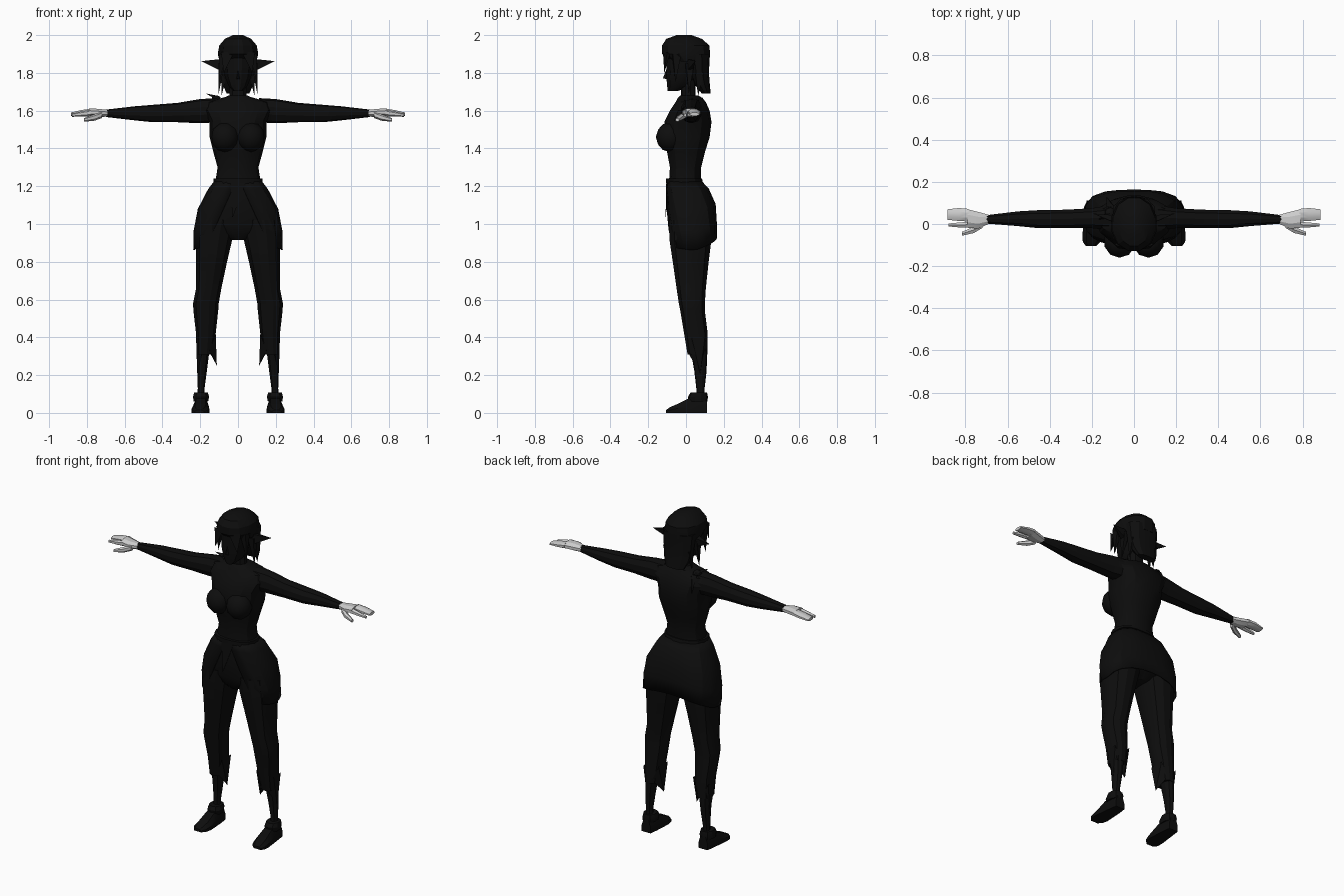
import bpy, bmesh, math
from mathutils import Vector


def material(name, rgb):
    m = bpy.data.materials.new(name)
    m.diffuse_color = (*rgb, 1)
    return m


BLACK = material("matte black", (0.004, 0.004, 0.004))
PALE = material("pale grey", (0.6, 0.6, 0.6))


def finish(name, bm, mat, angle=25):
    bmesh.ops.recalc_face_normals(bm, faces=bm.faces)
    me = bpy.data.meshes.new(name)
    bm.to_mesh(me)
    bm.free()
    me.materials.append(mat)
    ob = bpy.data.objects.new(name, me)
    bpy.context.collection.objects.link(ob)
    bpy.ops.object.select_all(action='DESELECT')
    ob.select_set(True)
    bpy.context.view_layer.objects.active = ob
    bpy.ops.object.shade_smooth_by_angle(angle=math.radians(angle))
    return ob


def loft(name, rings, mat=BLACK, n=12, power=2.4, along_x=False, side=1):
    """Rings are (station, a0, a1, b0, b1): box limits of a rounded section."""
    bm = bmesh.new()
    loops = []
    for s, a0, a1, b0, b1 in rings:
        loop = []
        for i in range(n):
            t = 2 * math.pi * (i + 0.5) / n
            c, d = math.cos(t), math.sin(t)
            k = (abs(c) ** power + abs(d) ** power) ** (-1 / power)
            fit = math.cos(math.pi / n) ** 0.5
            a = (a0 + a1) / 2 + (a1 - a0) / 2 * c * k / fit
            b = (b0 + b1) / 2 + (b1 - b0) / 2 * d * k / fit
            co = (s * side, a, b) if along_x else (a * side, b, s)
            loop.append(bm.verts.new(co))
        loops.append(loop)
    for p, q in zip(loops, loops[1:]):
        for i in range(n):
            j = (i + 1) % n
            bm.faces.new((p[i], p[j], q[j], q[i]))
    bm.faces.new(loops[0])
    bm.faces.new(loops[-1])
    return finish(name, bm, mat)


def spike(name, base, tip):
    """Pointed lock, ear or cloth end: a base polygon drawn to a tip."""
    bm = bmesh.new()
    vs = [bm.verts.new(p) for p in base]
    t = bm.verts.new(tip)
    bm.faces.new(vs)
    for i in range(len(vs)):
        bm.faces.new((vs[i], vs[(i + 1) % len(vs)], t))
    return finish(name, bm, BLACK)


def ball(name, centre, size):
    bm = bmesh.new()
    bmesh.ops.create_icosphere(bm, subdivisions=2, radius=1)
    for v in bm.verts:
        v.co = Vector(centre) + Vector([v.co[i] * size[i] for i in range(3)])
    return finish(name, bm, BLACK)


# Torso, waist belt and neck
loft("torso", [(1.22, -.12, .12, -.09, .08), (1.30, -.108, .108, -.085, .08),
               (1.38, -.13, .13, -.10, .10), (1.46, -.15, .15, -.115, .125),
               (1.54, -.15, .15, -.115, .135), (1.60, -.18, .18, -.085, .125),
               (1.645, -.165, .165, -.055, .105), (1.67, -.075, .075, -.035, .085)], n=16)
loft("belt", [(1.215, -.13, .13, -.105, .09), (1.24, -.13, .13, -.105, .085)], n=16)
loft("neck", [(1.62, -.06, .06, -.03, .07), (1.68, -.045, .045, -.025, .05),
              (1.78, -.045, .045, -.03, .05)], n=10)

# Pelvis of the trousers
loft("pelvis", [(.915, -.04, .04, -.05, .08), (.95, -.13, .13, -.075, .13),
                (1.0, -.21, .21, -.09, .14), (1.1, -.20, .20, -.10, .14),
                (1.2, -.145, .145, -.10, .10), (1.225, -.12, .12, -.095, .08)], n=16)

# Wrap skirt, open at the front, with a hem rising to the rear
bm = bmesh.new()
rows = []
levels = [(0, .128, -.10, .085), (.12, .16, -.105, .12), (.4, .213, -.105, .157),
          (.72, .235, -.10, .163), (1, .237, -.09, .163)]
for f, rx, y0, y1 in levels:
    row = []
    for i in range(19):
        gap = 0.12 + 0.55 * f
        t = -math.pi / 2 + gap + (2 * math.pi - 2 * gap) * i / 18
        c, d = math.cos(t), math.sin(t)
        k = (abs(c) ** 3 + abs(d) ** 3) ** (-1 / 3)
        hem = .86 + .065 * max(0, d) ** 1.5 + .02 * max(0, -d)
        row.append(bm.verts.new((rx * c * k, (y0 + y1) / 2 + (y1 - y0) / 2 * d * k,
                                 1.225 + (hem - 1.225) * f)))
    rows.append(row)
for p, q in zip(rows, rows[1:]):
    for i in range(18):
        bm.faces.new((p[i], p[i + 1], q[i + 1], q[i]))
skirt = finish("wrap_skirt", bm, BLACK)
solid = skirt.modifiers.new("cloth thickness", 'SOLIDIFY')
solid.thickness = 0.008

# Face and nose
loft("face", [(1.705, -.025, .025, -.098, -.04), (1.73, -.05, .05, -.10, .02),
              (1.78, -.07, .07, -.105, .06), (1.85, -.08, .08, -.105, .08),
              (1.92, -.085, .085, -.105, .09)], n=12, power=2.2)
spike("nose", [(-.014, -.095, 1.765), (.014, -.095, 1.765), (0, -.10, 1.83)],
      (0, -.122, 1.772))

# Hair cap, rear hair and hanging locks
loft("hair_cap", [(1.86, -.098, .098, -.085, .125), (1.90, -.108, .108, -.128, .128),
                  (1.945, -.10, .10, -.128, .125), (1.98, -.07, .07, -.105, .085),
                  (2.0, -.028, .028, -.05, .03)], n=12, power=2.2)
loft("rear_hair", [(1.69, -.06, .06, .085, .13), (1.74, -.082, .082, .045, .125),
                   (1.80, -.092, .092, .02, .12), (1.90, -.10, .10, 0, .125)], n=10)
for s in (-1, 1):
    tag = "left" if s > 0 else "right"
    for i, (x, y, top, tip) in enumerate([(.085, -.05, 1.9, 1.75), (.09, .02, 1.85, 1.69),
                                          (.075, .07, 1.8, 1.68)]):
        spike(f"{tag}_lock_{i}", [(s * (x - .02), y - .025, top), (s * (x + .015), y - .02, top),
                                  (s * (x + .015), y + .025, top), (s * (x - .02), y + .025, top)],
              (s * (x + .012), y - .005, tip))
    spike(f"{tag}_fringe", [(s * .02, -.122, 1.91), (s * .09, -.10, 1.91),
                            (s * .08, -.085, 1.9)], (s * .075, -.115, 1.80))

    # Pointed ear
    spike(f"{tag}_ear", [(s * .075, .0, 1.875), (s * .075, .04, 1.87), (s * .08, .035, 1.81),
                         (s * .08, .0, 1.805)], (s * .195, .05, 1.862))

    # Bust
    ball(f"{tag}_bust", (s * .068, -.085, 1.46), (.075, .075, .08))

    # Arm and sleeve
    loft(f"{tag}_arm", [(.11, -.03, .09, 1.54, 1.665), (.20, -.02, .075, 1.535, 1.66),
                        (.32, -.02, .068, 1.54, 1.64), (.45, -.02, .066, 1.54, 1.63),
                        (.55, -.01, .06, 1.55, 1.622), (.70, .002, .042, 1.567, 1.605)],
         n=10, along_x=True, side=s)

    # Palm, grouped fingers, index finger and thumb
    loft(f"{tag}_palm", [(.69, .0, .044, 1.568, 1.604), (.74, -.022, .058, 1.567, 1.61),
                         (.79, -.018, .07, 1.572, 1.612)], PALE, 8, 2.4, True, s)
    loft(f"{tag}_fingers", [(.785, .012, .072, 1.575, 1.61), (.83, .014, .076, 1.573, 1.603),
                            (.885, .02, .07, 1.572, 1.59)], PALE, 8, 2.4, True, s)
    loft(f"{tag}_index_finger", [(.78, -.018, .012, 1.572, 1.605), (.83, -.017, .008, 1.57, 1.595),
                                 (.88, -.012, .003, 1.568, 1.584)], PALE, 6, 2, True, s)
    loft(f"{tag}_thumb", [(.72, -.02, .01, 1.562, 1.595), (.76, -.044, -.012, 1.548, 1.58),
                          (.815, -.056, -.036, 1.542, 1.56)], PALE, 6, 2, True, s)

    # Trouser leg with a torn hem, bare calf below
    loft(f"{tag}_trouser_leg", [(.31, .135, .218, .008, .115), (.42, .118, .222, -.01, .115),
                                (.54, .105, .236, -.03, .10), (.58, .102, .238, -.038, .10),
                                (.66, .088, .222, -.05, .105), (.80, .058, .222, -.07, .12),
                                (.92, .03, .225, -.088, .135), (1.02, .01, .215, -.09, .135)],
         n=12, side=s)
    spike(f"{tag}_torn_hem", [(s * .118, .01, .42), (s * .118, .10, .42),
                              (s * .155, .11, .33), (s * .15, .01, .33)], (s * .112, .055, .25))
    spike(f"{tag}_outer_hem", [(s * .222, .03, .4), (s * .222, .10, .4),
                               (s * .19, .11, .32), (s * .19, .01, .32)], (s * .216, .075, .21))
    loft(f"{tag}_calf", [(.06, .175, .215, .055, .10), (.13, .177, .213, .055, .098),
                         (.22, .165, .215, .045, .108), (.34, .15, .215, .025, .112)],
         n=10, side=s)

    # Shoe: tapering foot along y, and an ankle cuff
    bm = bmesh.new()
    loops = []
    for y, x0, x1, h in [(.112, .165, .225, .075), (.06, .158, .232, .085), (.01, .155, .238, .075),
                         (-.05, .152, .245, .045), (-.085, .16, .243, .03), (-.105, .18, .228, .016)]:
        w = (x1 - x0) * .2
        loops.append([bm.verts.new((s * x, y, z)) for x, z in
                      [(x0, 0), (x1, 0), (x1, h * .5), (x1 - w, h), (x0 + w, h), (x0, h * .5)]])
    for p, q in zip(loops, loops[1:]):
        for i in range(6):
            bm.faces.new((p[i], p[(i + 1) % 6], q[(i + 1) % 6], q[i]))
    bm.faces.new(loops[0])
    bm.faces.new(loops[-1])
    finish(f"{tag}_shoe", bm, BLACK)
    loft(f"{tag}_ankle_cuff", [(.06, .158, .235, .015, .112), (.085, .153, .238, .012, .115),
                               (.108, .16, .232, .025, .11)], n=10, side=s)

# Shoulder scarf and its knotted ends
loft("scarf_collar", [(1.635, -.11, .11, -.06, .105), (1.665, -.085, .085, -.045, .09),
                      (1.68, -.05, .05, -.03, .065)], n=12)
ball("scarf_knot", (-.115, .05, 1.663), (.025, .03, .018))
spike("scarf_end_upper", [(-.11, .03, 1.655), (-.11, .07, 1.655), (-.115, .05, 1.68)],
      (-.172, .02, 1.692))
spike("scarf_end_lower", [(-.09, .08, 1.66), (-.13, .08, 1.66), (-.11, .1, 1.64)],
      (-.13, .13, 1.57))

# Front sash hanging between the skirt flaps
spike("front_sash", [(-.04, -.105, 1.215), (.04, -.105, 1.215), (.03, -.09, 1.2),
                     (-.03, -.09, 1.2)], (-.03, -.108, 1.03))
